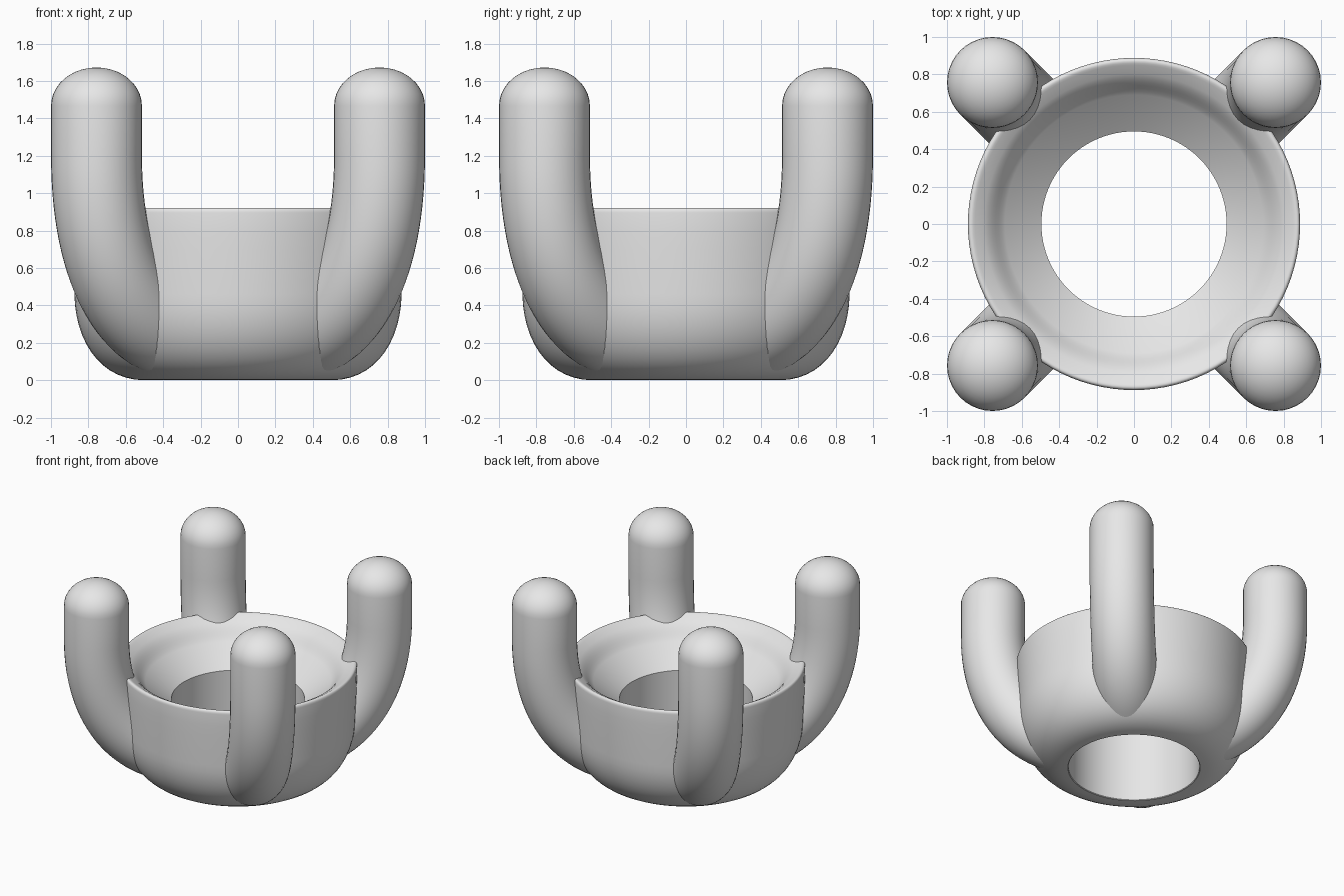
import bpy, bmesh, math
from mathutils import Vector, Matrix
from mathutils.geometry import interpolate_bezier

cube = bpy.data.objects.get("Cube")
if cube:
    bpy.data.objects.remove(cube)

metal = bpy.data.materials.new("grey metal")
metal.use_nodes = True
metal.diffuse_color = (0.8, 0.8, 0.8, 1)
metal.node_tree.nodes["Principled BSDF"].inputs["Base Color"].default_value = (0.8, 0.8, 0.8, 1)


def finish(name, bm):
    """Turn a bmesh into a smooth shaded object."""
    bmesh.ops.recalc_face_normals(bm, faces=bm.faces)
    mesh = bpy.data.meshes.new(name)
    bm.to_mesh(mesh)
    bm.free()
    mesh.materials.append(metal)
    obj = bpy.data.objects.new(name, mesh)
    bpy.context.collection.objects.link(obj)
    bpy.ops.object.select_all(action='DESELECT')
    obj.select_set(True)
    bpy.context.view_layer.objects.active = obj
    bpy.ops.object.shade_smooth_by_angle(angle=math.radians(40))
    return obj


def bezier(a, b, c, d, n):
    """Curve in the (radius, height) plane."""
    return interpolate_bezier(*[Vector((p[0], 0, p[1])) for p in (a, b, c, d)], n)


def bridge(bm, rings):
    for lower, upper in zip(rings, rings[1:]):
        n = len(lower)
        for i in range(n):
            j = (i + 1) % n
            bm.faces.new((lower[i], lower[j], upper[j], upper[i]))


# Bowl: rounded outside, soft lip, sloping seat and a straight bore
SIDES = 96
profile = bezier((0.5, 0), (0.73, 0), (0.87, 0.2), (0.875, 0.46), 14)
profile += bezier((0.88, 0.6), (0.885, 0.7), (0.888, 0.8), (0.888, 0.895), 4)
profile += bezier((0.887, 0.905), (0.884, 0.925), (0.868, 0.925), (0.85, 0.913), 6)
profile += bezier((0.8, 0.885), (0.75, 0.85), (0.73, 0.80), (0.69, 0.765), 7)
profile += [Vector((0.495, 0, 0.62)), Vector((0.495, 0, 0.005))]
bm = bmesh.new()
rings = [[bm.verts.new(Matrix.Rotation(math.tau * i / SIDES, 3, 'Z') @ p)
          for i in range(SIDES)] for p in profile]
bridge(bm, rings + rings[:1])
finish("bowl", bm)

# Prongs: bent round bars with domed tops, one on each diagonal
RADIUS, DOME = 0.243, 0.205
path = bezier((0.59, 0.275), (0.87, 0.38), (1.07, 0.70), (1.07, 1.2), 24)
path.append(Vector((1.07, 0, 1.467)))


def build_prong(name, angle):
    bm = bmesh.new()
    sides = 40
    rings = []

    def add_ring(centre, tangent, radius):
        across = Vector((tangent.z, 0, -tangent.x))
        rings.append([bm.verts.new(centre + radius * (across * math.cos(a) + Vector((0, math.sin(a), 0))))
                      for a in (math.tau * i / sides for i in range(sides))])

    for i, p in enumerate(path):
        before, after = path[max(i - 1, 0)], path[min(i + 1, len(path) - 1)]
        tangent = Vector((0, 0, 1)) if i >= len(path) - 2 else (after - before).normalized()
        add_ring(p, tangent, RADIUS)
    for k in range(1, 10):
        a = math.pi / 2 * k / 10
        add_ring(path[-1] + Vector((0, 0, DOME * math.sin(a))), Vector((0, 0, 1)), RADIUS * math.cos(a))
    bridge(bm, rings)
    bm.faces.new(rings[0])
    tip = bm.verts.new(path[-1] + Vector((0, 0, DOME)))
    for i in range(sides):
        bm.faces.new((rings[-1][i], rings[-1][(i + 1) % sides], tip))
    bm.transform(Matrix.Rotation(math.radians(angle), 4, 'Z'))
    finish(name, bm)


for name, angle in (("back_left_prong", 45), ("back_right_prong", 135),
                    ("front_right_prong", 225), ("front_left_prong", 315)):
    build_prong(name, angle)
